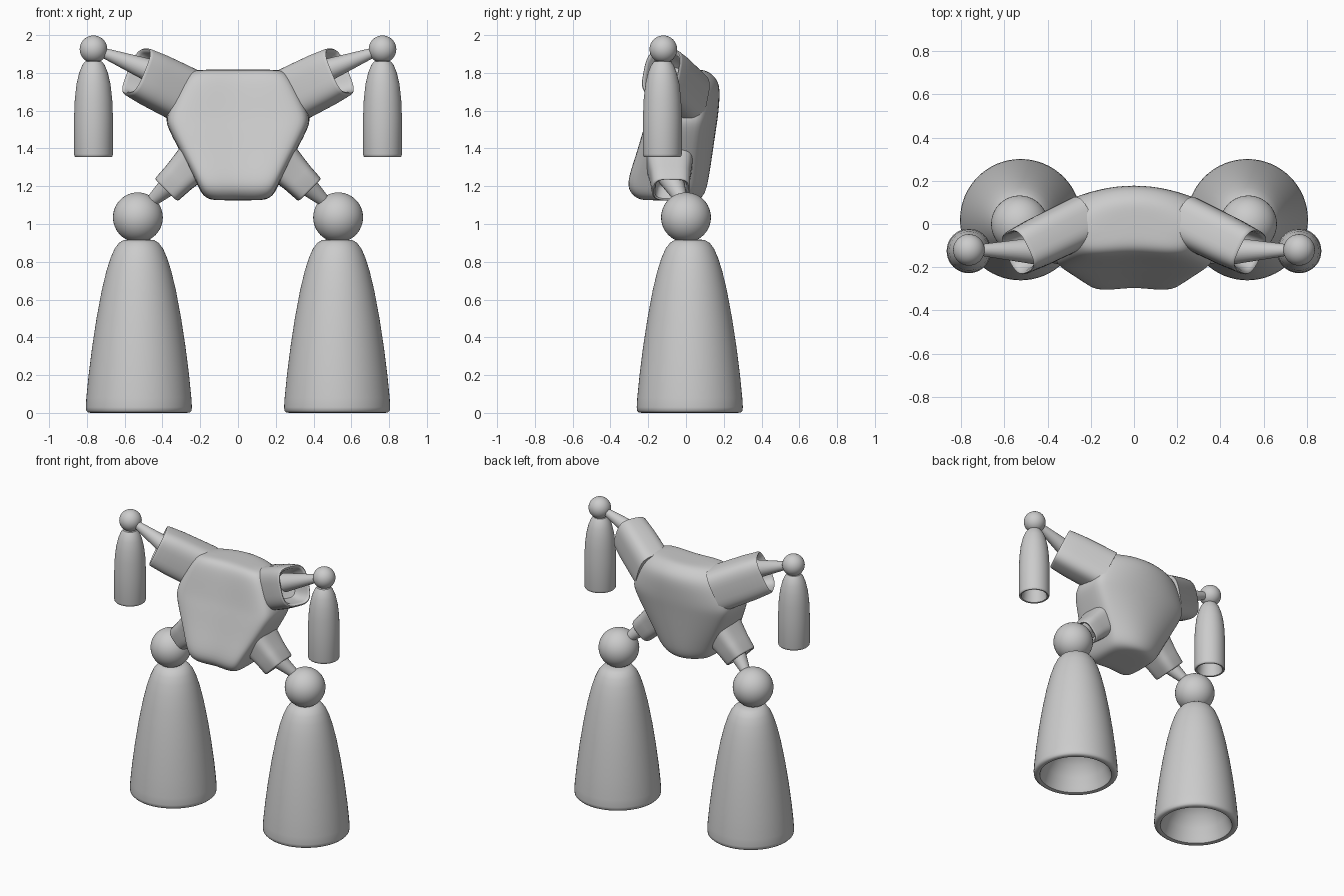
import bpy, bmesh, math
from mathutils import Vector

if "Cube" in bpy.data.objects:
    bpy.data.objects.remove(bpy.data.objects["Cube"])


def finish(bm, name, angle=40):
    bmesh.ops.recalc_face_normals(bm, faces=bm.faces)
    me = bpy.data.meshes.new(name)
    bm.to_mesh(me)
    bm.free()
    ob = bpy.data.objects.new(name, me)
    bpy.context.collection.objects.link(ob)
    bpy.ops.object.select_all(action='DESELECT')
    ob.select_set(True)
    bpy.context.view_layer.objects.active = ob
    bpy.ops.object.shade_smooth_by_angle(angle=math.radians(angle))
    return ob


def skin(bm, rings):
    """Join successive rings of points with quads and cap both ends."""
    loops = [[bm.verts.new(p) for p in r] for r in rings]
    n = len(loops[0])
    for a, b in zip(loops, loops[1:]):
        for i in range(n):
            j = (i + 1) % n
            bm.faces.new((a[i], a[j], b[j], b[i]))
    bm.faces.new(loops[0][::-1])
    bm.faces.new(loops[-1])


def loft(name, start, axis, profile, hu=1.0, hv=1.0, power=2.0, seg=48):
    """Sweep a superellipse along axis; profile is (distance, scale)."""
    o, d = Vector(start), Vector(axis).normalized()
    ref = Vector((0, 1, 0)) if abs(d.z) > 0.95 else Vector((0, 0, 1))
    v = ref.cross(d).normalized()
    u = d.cross(v)
    rings = []
    for h, s in profile:
        ring = []
        for i in range(seg):
            t = 2 * math.pi * i / seg
            c, k = math.cos(t), math.sin(t)
            a = math.copysign(abs(c) ** (2 / power), c) * hu * s
            b = math.copysign(abs(k) ** (2 / power), k) * hv * s
            ring.append(o + d * h + u * a + v * b)
        rings.append(ring)
    bm = bmesh.new()
    skin(bm, rings)
    return finish(bm, name)


def ball(name, loc, r):
    bm = bmesh.new()
    bmesh.ops.create_uvsphere(bm, u_segments=40, v_segments=24, radius=r)
    bmesh.ops.translate(bm, verts=bm.verts, vec=loc)
    return finish(bm, name)


def cone(name, p0, p1, r0, r1):
    length = (Vector(p1) - Vector(p0)).length
    return loft(name, p0, Vector(p1) - Vector(p0), [(0, r0), (length, r1)], seg=32)


# torso: levels of (z, half width, front y, back y), leaning forward at the bottom
levels = [(1.125, .10, -.20, .03), (1.13, .165, -.255, .085), (1.17, .20, -.30, .11),
          (1.23, .225, -.31, .125), (1.36, .295, -.265, .145), (1.50, .37, -.225, .165),
          (1.56, .388, -.205, .175), (1.64, .355, -.185, .183), (1.74, .305, -.16, .187),
          (1.79, .272, -.14, .15), (1.815, .245, -.11, .11), (1.818, .14, -.06, .06)]
rings = []
for z, w, f, b in levels:
    half = [(.5 * w, f - .003), (.88 * w, f), (w, f + .05), (w, b - .12),
            (.9 * w, b - .075), (.5 * w, b - .02)]
    rings.append([(0, f + .012, z)] + [(x, y, z) for x, y in half] + [(0, b, z)]
                 + [(-x, y, z) for x, y in reversed(half)])
bm = bmesh.new()
skin(bm, rings)
torso = finish(bm, "torso", 180)
torso.modifiers.new("smooth", 'SUBSURF').levels = 2
torso.modifiers["smooth"].render_levels = 2

# hollow bell shapes, (height, radius): outside from the top, rim, then inside
leg_profile = [(.92, .03), (.915, .08), (.90, .105), (.87, .128), (.82, .150), (.75, .172),
               (.65, .196), (.50, .224), (.35, .247), (.20, .266), (.08, .278), (.03, .281),
               (.012, .279), (.003, .270), (0, .255), (.004, .240), (.03, .228),
               (.10, .205), (.17, .165), (.22, .11), (.245, .05), (.25, .01)]
hand_profile = [(1.865, .02), (1.86, .045), (1.84, .060), (1.80, .076), (1.74, .090),
                (1.66, .099), (1.56, .103), (1.37, .103), (1.36, .101), (1.355, .096),
                (1.357, .086), (1.37, .081), (1.43, .074), (1.48, .055), (1.505, .025),
                (1.51, .005)]
arm_profile = [(0, 1.05), (.10, 1.04), (.24, 1.02), (.335, .97), (.347, .95), (.352, .91),
               (.347, .85), (.335, .81), (.27, .72), (.22, .55), (.21, .1)]
stub_profile = [(0, 1.35), (.08, 1.2), (.17, 1.06), (.25, 1.0), (.257, .97), (.26, .92),
                (.255, .84), (.24, .80), (.20, .70), (.18, .5), (.175, .1)]

for side, s in (("left", 1), ("right", -1)):
    # upper arm sleeve, thin forearm, shoulder ball and hanging forearm bell
    loft(side + "_upper_arm", (s * .25, .01, 1.665), (s * .82, -.40, .41),
         arm_profile, .140, .112, 3.2)
    cone(side + "_arm_pin", (s * .46, -.125, 1.81), (s * .735, -.12, 1.915), .062, .023)
    ball(side + "_arm_ball", (s * .765, -.12, 1.925), .073)
    loft(side + "_forearm", (s * .765, -.125, 0), (0, 0, 1), hand_profile)
    # hip sleeve, pin, ball and bell shaped leg
    loft(side + "_hip", (s * .195, -.09, 1.365), (s * .70, .04, -.70),
         stub_profile, .085, .10, 3.5)
    cone(side + "_hip_pin", (s * .31, -.085, 1.255), (s * .48, -.01, 1.10), .068, .026)
    ball(side + "_hip_ball", (s * .53, 0, 1.035), .132)
    loft(side + "_leg", (s * .525, .02, 0), (0, 0, 1), leg_profile, seg=64)
